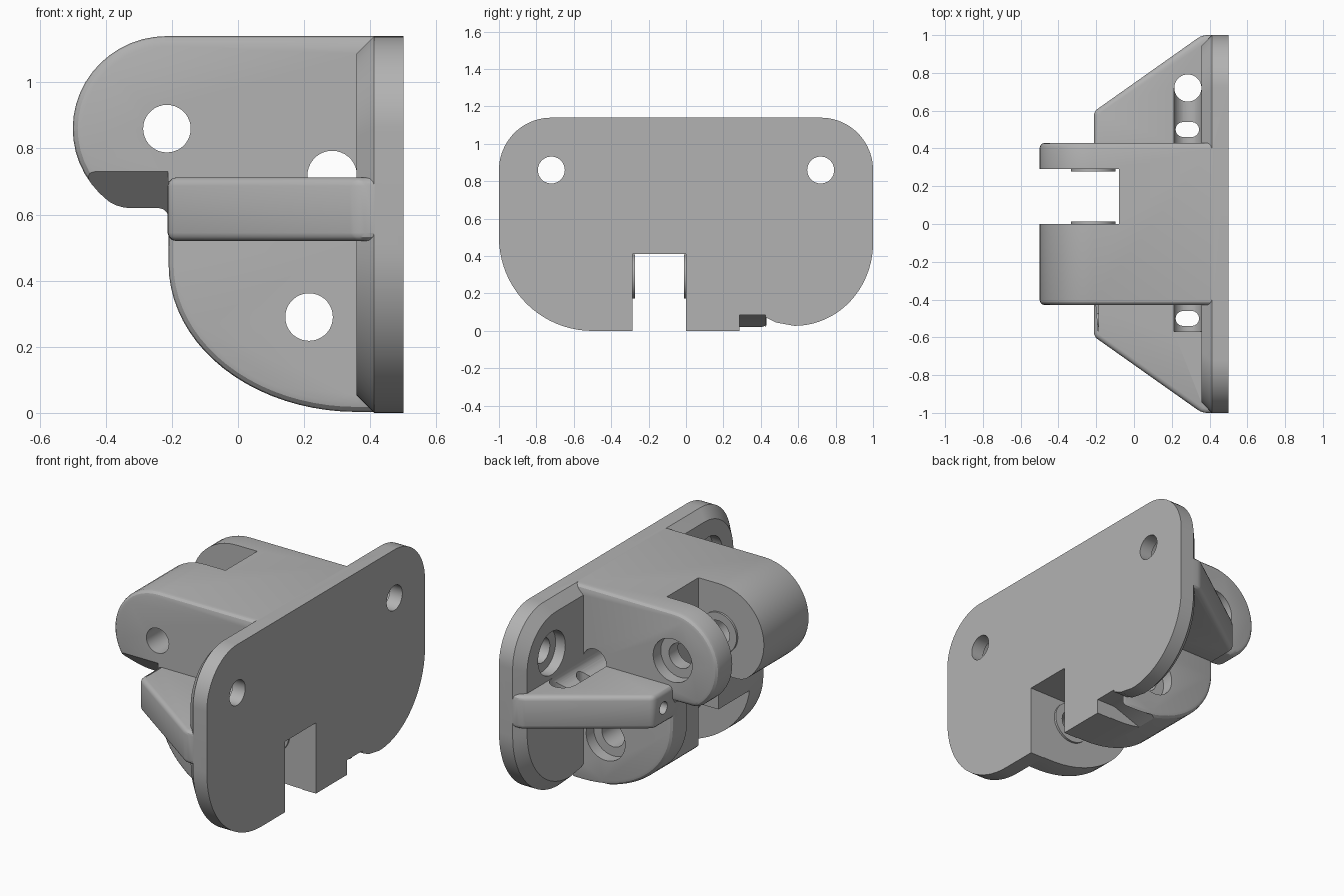
import bpy, bmesh, math
from mathutils import Vector

if "Cube" in bpy.data.objects:
    bpy.data.objects.remove(bpy.data.objects["Cube"])

grey = bpy.data.materials.new("plain grey")
grey.use_nodes = True
grey.diffuse_color = (0.45, 0.45, 0.45, 1)
grey.node_tree.nodes["Principled BSDF"].inputs["Base Color"].default_value = grey.diffuse_color

# Maps a profile point and a distance along an axis to 3D
PLACE = {"x": lambda a, b, t: (t, a, b),
         "y": lambda a, b, t: (a, t, b),
         "z": lambda a, b, t: (a, b, t)}


def loft(name, rings, axis, bevel=0):
    """Closed solid through matching outlines, given as (distance, points)."""
    bm = bmesh.new()
    loops = [[bm.verts.new(PLACE[axis](a, b, t)) for a, b in pts] for t, pts in rings]
    for low, high in zip(loops, loops[1:]):
        for i in range(len(low)):
            bm.faces.new((low[i - 1], low[i], high[i], high[i - 1]))
    bm.faces.new(loops[0])
    bm.faces.new(loops[-1])
    bmesh.ops.recalc_face_normals(bm, faces=bm.faces)
    if bevel:
        sharp = [e for e in bm.edges if e.calc_face_angle(0) > math.radians(30)]
        bmesh.ops.bevel(bm, geom=sharp, offset=bevel, segments=3, profile=0.5,
                        affect="EDGES", clamp_overlap=True)
    mesh = bpy.data.meshes.new(name)
    bm.to_mesh(mesh)
    bm.free()
    mesh.materials.append(grey)
    obj = bpy.data.objects.new(name, mesh)
    bpy.context.collection.objects.link(obj)
    return obj


def prism(name, pts, lo, hi, axis, bevel=0):
    return loft(name, [(lo, pts), (hi, pts)], axis, bevel)


def arc(ca, cb, ra, rb, start, end, steps=20):
    angles = [math.radians(start + (end - start) * i / steps) for i in range(steps + 1)]
    return [(ca + ra * math.cos(t), cb + rb * math.sin(t)) for t in angles]


def rect(a0, b0, a1, b1):
    return [(a0, b0), (a1, b0), (a1, b1), (a0, b1)]


def rod(name, a, b, r, lo, hi, axis, bevel=0):
    return prism(name, arc(a, b, r, r, 0, 350, 35), lo, hi, axis, bevel)


def combine(target, other, operation):
    mod = target.modifiers.new(operation, "BOOLEAN")
    mod.operation, mod.solver, mod.object = operation, "EXACT", other
    bpy.context.view_layer.objects.active = target
    bpy.ops.object.modifier_apply(modifier=mod.name)
    bpy.data.objects.remove(other)


# Hinge block: upper round arms and lower round lobes in one side profile
UP, LOW = (-0.215, 0.86), (0.215, 0.29)
profile = ([(0.45, 1.14)] + arc(*UP, 0.285, 0.28, 90, 239)
           + [(-0.21, 0.62)] + arc(0.36, 0.45, 0.57, 0.447, 180, 270) + [(0.45, 0.003)])
bracket = prism("hinge_bracket", profile, -0.43, 0.43, "y", 0.03)

# Hinge slots and the relief under the thick arm and thick lobe
cuts = [prism("upper_slot", rect(-0.7, 0, -0.08, 0.29), -0.2, 1.4, "z"),
        prism("arm_chamfer", [(-0.5, 0.8), (-0.25, 0.55), (-0.5, 0.55)], -0.7, -0.212, "x")]
for c in cuts:
    combine(bracket, c, "DIFFERENCE")

# Mounting plate with a chamfered front rim
outline = (arc(0.72, 0.86, 0.28, 0.28, 0, 90) + arc(-0.72, 0.86, 0.28, 0.28, 90, 180)
           + arc(-0.5, 0.5, 0.5, 0.5, 180, 270)
           + [(0.3, 0), (0.42, 0.075), (0.48, 0.045)]
           + arc(0.58, 0.47, 0.42, 0.443, 270, 360))
inset = [(y * 0.945, 0.57 + (z - 0.57) * 0.905) for y, z in outline]
combine(bracket, loft("plate", [(0.5, outline), (0.412, outline), (0.358, inset)], "x"), "UNION")

# Side gussets
for s in (-1, 1):
    tri = [(0.44, s), (0.36, s), (-0.213, 0.595 * s), (-0.213, 0.38 * s), (0.44, 0.38 * s)]
    combine(bracket, prism("gusset", tri, 0.52, 0.712, "z", 0.025), "UNION")

# Lower slot through the plate, and relief at the thick lobe
lower = [prism("lower_slot", rect(-0.7, -0.285, 0.7, 0), -0.2, 0.41, "z"),
         prism("lobe_relief", [(0.2, -0.1), (0.2, 0.02), (0.38, 0.085), (0.6, 0.085),
                               (0.6, -0.1)], 0.285, 0.425, "y")]
for c in lower:
    combine(bracket, c, "DIFFERENCE")

# Thin washers around the pivots, on the inner slot walls
for (x, z), lo, hi in ((UP, 0.277, 0.3), (UP, -0.01, 0.012),
                       (LOW, -0.3, -0.272), (LOW, -0.012, 0.01)):
    combine(bracket, rod("washer", x, z, 0.118, lo, hi, "y"), "UNION")

# Pivot holes, screw holes, cable channel and tie slots
holes = [rod("cable_channel", 0.285, 0.718, 0.075, -0.57, 0.72, "y"),
         rod("cable_hole", 0.285, 0.72, 0.072, 0.45, 0.9, "z")]
for x, z in (UP, LOW):
    holes.append(rod("pivot_hole", x, z, 0.072, -0.6, 0.6, "y"))
    holes.append(rod("pivot_counterbore", x, z, 0.125, 0.36, 0.6, "y"))
for s in (-1, 1):
    holes.append(rod("screw_hole", 0.72 * s, 0.86, 0.072, 0.2, 0.7, "x"))
    holes.append(rod("screw_counterbore", 0.72 * s, 0.86, 0.125, 0.3, 0.42, "x"))
    slot = (arc(0.305, 0.5 * s, 0.04, 0.04, -90, 90, 8)
            + arc(0.26, 0.5 * s, 0.04, 0.04, 90, 270, 8))
    holes.append(prism("tie_slot", slot, 0.45, 0.8, "z"))
    holes.append(rod("gusset_end_hole", 0.51 * s, 0.615, 0.035, -0.3, 0.25, "x"))
for h in holes:
    combine(bracket, h, "DIFFERENCE")

bpy.ops.object.select_all(action="DESELECT")
bracket.select_set(True)
bpy.context.view_layer.objects.active = bracket
bpy.ops.object.shade_smooth_by_angle(angle=math.radians(28))
